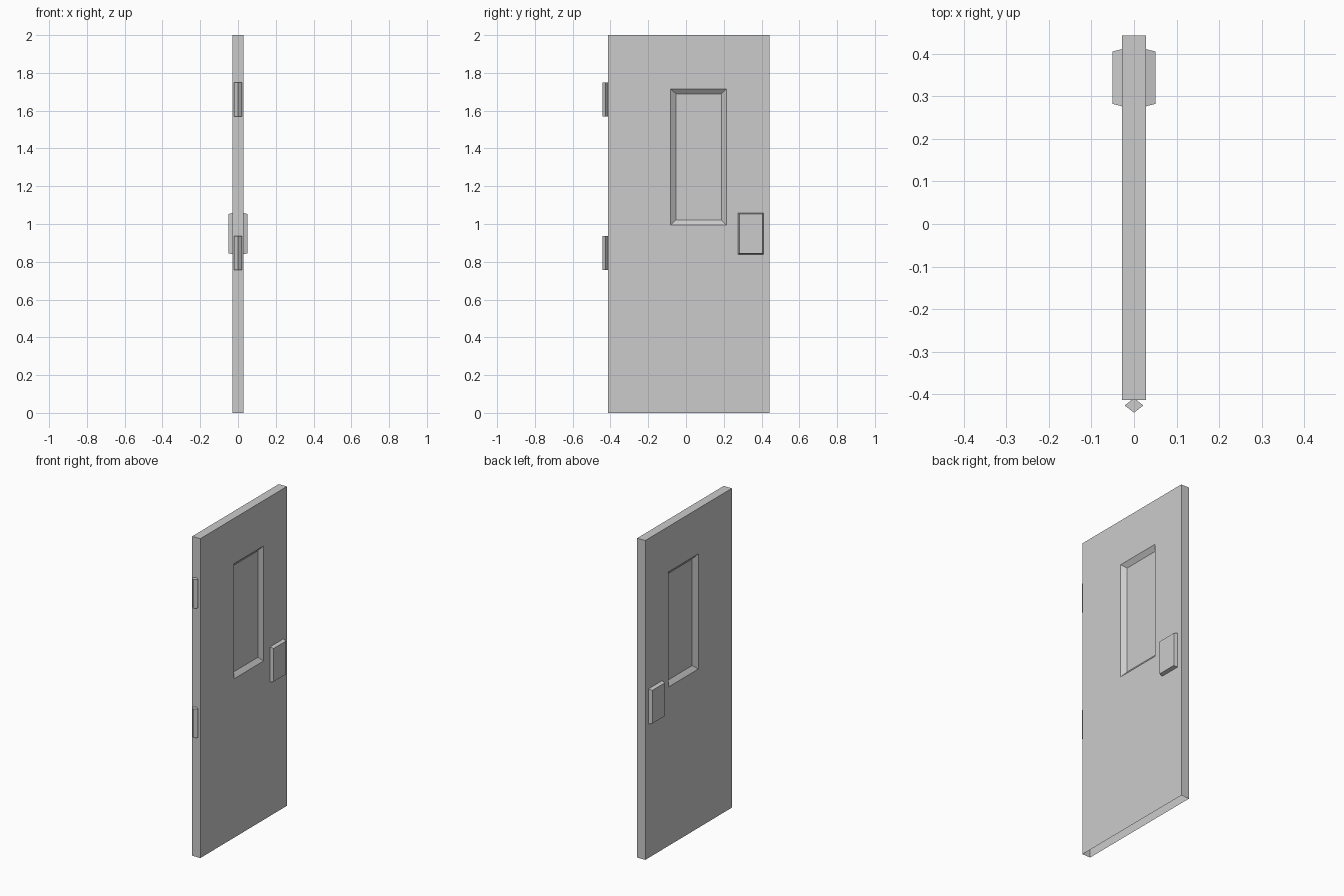
import bpy
import bmesh

cube = bpy.data.objects.get("Cube")
if cube:
    bpy.data.objects.remove(cube, do_unlink=True)

grey = bpy.data.materials.new("plain_grey")
grey.use_nodes = True
grey.diffuse_color = (0.6, 0.6, 0.6, 1)
grey.node_tree.nodes["Principled BSDF"].inputs["Base Color"].default_value = (0.6, 0.6, 0.6, 1)

HALF = 0.028            # half the door thickness
FRONT, BACK = -0.413, 0.443


def finish(name, bm):
    bmesh.ops.recalc_face_normals(bm, faces=bm.faces[:])
    mesh = bpy.data.meshes.new(name)
    bm.to_mesh(mesh)
    bm.free()
    mesh.materials.append(grey)
    obj = bpy.data.objects.new(name, mesh)
    bpy.context.collection.objects.link(obj)
    return obj


def rect(bm, x, y0, y1, z0, z1):
    """Rectangular vertex ring, in order: bottom, back, top, front sides."""
    return [bm.verts.new((x, y, z)) for y, z in ((y0, z0), (y1, z0), (y1, z1), (y0, z1))]


def bridge(bm, a, b, sides=range(4)):
    for i in sides:
        j = (i + 1) % 4
        bm.faces.new((a[i], a[j], b[j], b[i]))


# Door slab: a sloped recess on each side, underside left open
bm = bmesh.new()
outlines = []
for side in (1, -1):
    outline = rect(bm, side * HALF, FRONT, BACK, 0, 2)
    rim = rect(bm, side * HALF, -0.082, 0.214, 0.995, 1.716)
    floor = rect(bm, side * (HALF - 0.022), -0.053, 0.187, 1.022, 1.689)
    bridge(bm, outline, rim)
    bridge(bm, rim, floor)
    bm.faces.new(floor)
    outlines.append(outline)
bridge(bm, outlines[0], outlines[1], sides=(1, 2, 3))
finish("door_slab", bm)

# Handle plates with slightly tapered edges
for side, label in ((1, "left"), (-1, "right")):
    bm = bmesh.new()
    base = rect(bm, side * (HALF - 0.001), 0.276, 0.411, 0.839, 1.059)
    outer = rect(bm, side * 0.05, 0.282, 0.405, 0.845, 1.053)
    bridge(bm, base, outer)
    bm.faces.new(base)
    bm.faces.new(outer)
    finish(label + "_handle_plate", bm)

# Diamond section hinges, partly sunk into the front edge
for label, z0 in (("lower", 0.757), ("upper", 1.568)):
    bm = bmesh.new()
    section = [(0, -0.443), (0.022, -0.426), (0, -0.409), (-0.022, -0.426)]
    low, high = ([bm.verts.new((x, y, z)) for x, y in section] for z in (z0, z0 + 0.18))
    bridge(bm, low, high)
    bm.faces.new(low)
    bm.faces.new(high)
    finish(label + "_hinge", bm)
